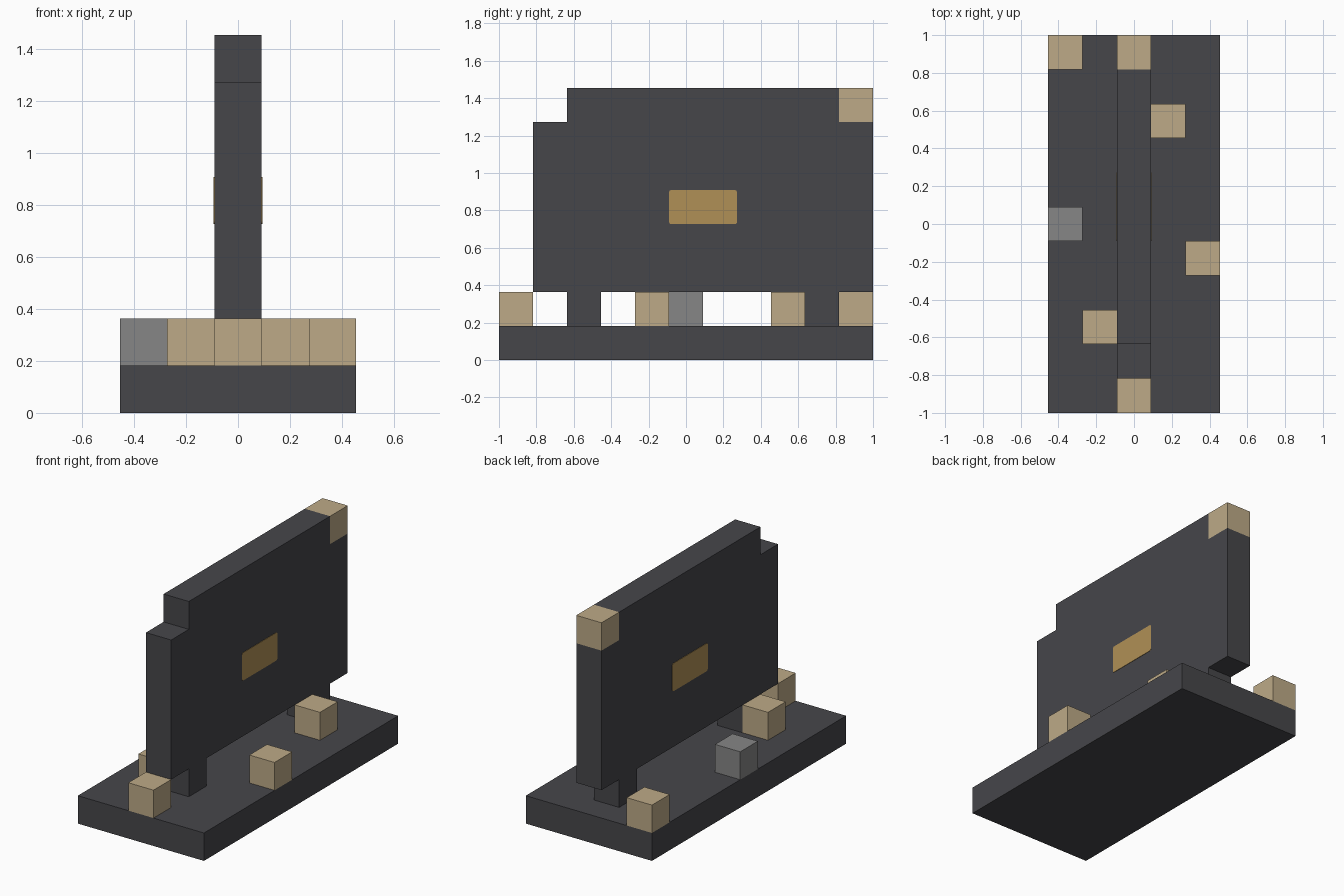
import bpy, bmesh
from mathutils import Vector

old = bpy.data.objects.get("Cube")
if old:
    bpy.data.objects.remove(old, do_unlink=True)

U = 2 / 11  # one block of the grid the model is laid out on


def linear(c):
    c /= 255
    return c / 12.92 if c <= 0.04045 else ((c + 0.055) / 1.055) ** 2.4


def material(name, *rgb):
    m = bpy.data.materials.new(name)
    color = (*map(linear, rgb), 1)
    m.use_nodes = True
    m.diffuse_color = color
    m.node_tree.nodes["Principled BSDF"].inputs["Base Color"].default_value = color
    return m


charcoal = material("charcoal", 70, 70, 74)
tan = material("tan", 189, 170, 135)
grey = material("grey", 134, 134, 134)
gold = material("gold", 176, 144, 86)


def finish(name, bm, mat):
    bmesh.ops.recalc_face_normals(bm, faces=bm.faces)
    mesh = bpy.data.meshes.new(name)
    bm.to_mesh(mesh)
    bm.free()
    mesh.materials.append(mat)
    obj = bpy.data.objects.new(name, mesh)
    bpy.context.collection.objects.link(obj)
    return obj


def box(name, mat, center, size):
    """Box with centre and size in blocks."""
    bm = bmesh.new()
    bmesh.ops.create_cube(bm, size=1)
    for v in bm.verts:
        v.co = Vector([(c + p * s) * U for c, p, s in zip(center, v.co, size)])
    return finish(name, bm, mat)


def slab(name, mat, outline, x0, x1, round_corners=0):
    """Side outline (y, z) in blocks, extruded from x0 to x1."""
    bm = bmesh.new()
    face = bm.faces.new([bm.verts.new((x0 * U, y * U, z * U)) for y, z in outline])
    if round_corners:
        bmesh.ops.bevel(bm, geom=face.verts[:], offset=round_corners,
                        segments=3, profile=0.5, affect='VERTICES')
    new = bmesh.ops.extrude_face_region(bm, geom=bm.faces[:])["geom"]
    bmesh.ops.translate(bm, vec=((x1 - x0) * U, 0, 0),
                        verts=[g for g in new if isinstance(g, bmesh.types.BMVert)])
    return finish(name, bm, mat)


# Base plate
box("base", charcoal, (0, 0, 0.5), (5, 11, 1))

# Upright panel with a stepped front corner and a notch for the corner block
slab("panel", charcoal, [(-4.5, 2), (5.5, 2), (5.5, 7), (4.5, 7),
                         (4.5, 8), (-3.5, 8), (-3.5, 7), (-4.5, 7)], -0.5, 0.5)
box("panel_corner_block", tan, (0, 5, 7.5), (1, 1, 1))

# Legs under the panel
for name, y in (("front_leg", -3), ("back_leg", 4)):
    box(name, charcoal, (0, y, 1.5), (1, 1, 1))

# Plaque on each side of the panel
for name, s in (("left_plaque", 1), ("right_plaque", -1)):
    slab(name, gold, [(-0.5, 4), (1.5, 4), (1.5, 5), (-0.5, 5)],
         s * 0.49, s * 0.515, 0.012)

# Loose blocks standing on the base
for i, (x, y) in enumerate([(0, -5), (-1, -3), (2, -1), (1, 3), (-2, 5)], 1):
    box(f"tan_block_{i}", tan, (x, y, 1.5), (1, 1, 1))
box("grey_block", grey, (-2, 0, 1.5), (1, 1, 1))
